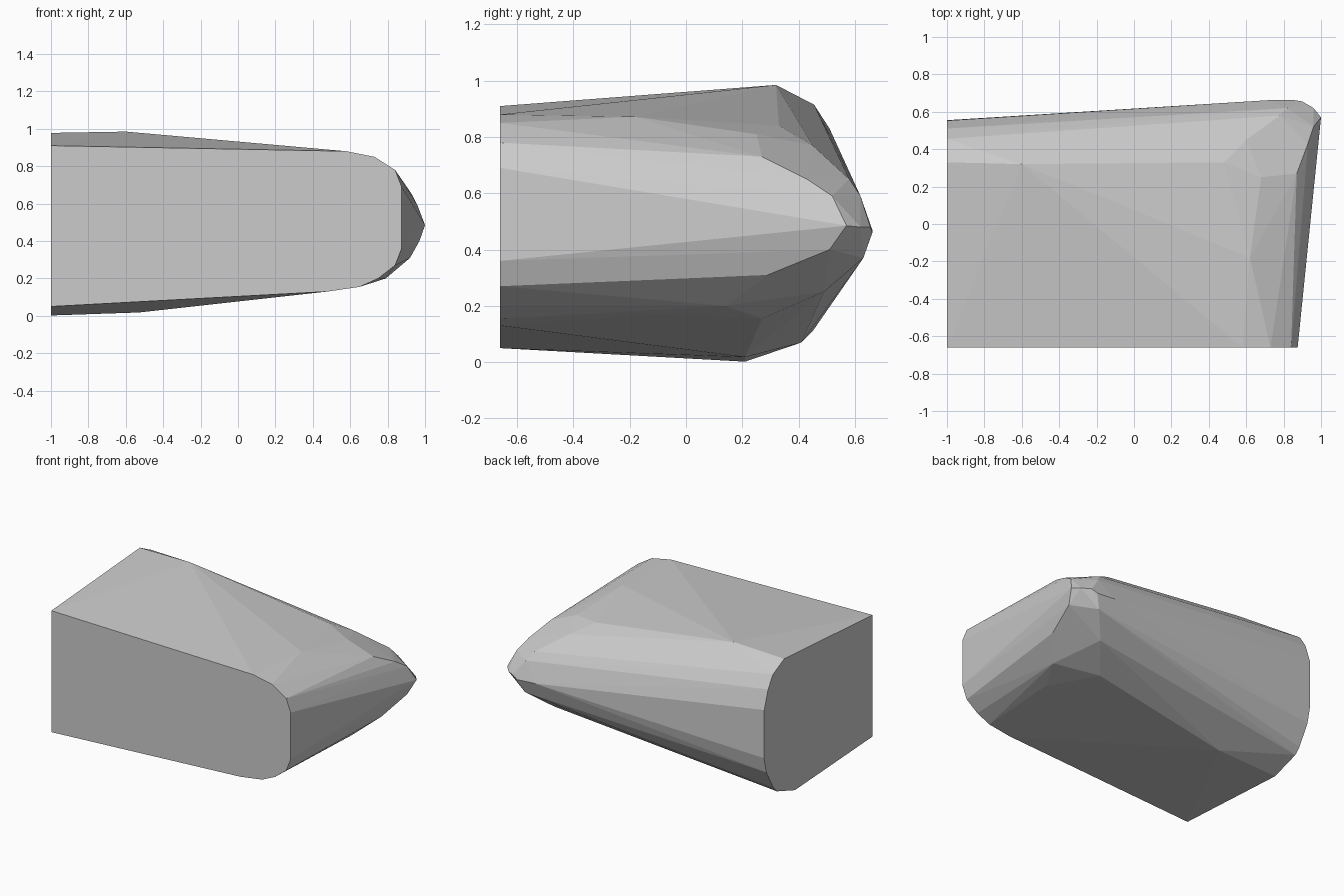
import bpy
import bmesh

if "Cube" in bpy.data.objects:
    bpy.data.objects.remove(bpy.data.objects["Cube"])

# Front cut outline (x, z)
front_profile = [(-1, .05), (-1, .91), (.58, .88), (.73, .85), (.84, .78), (.875, .69),
                 (.875, .36), (.84, .27), (.75, .20), (.65, .155), (.48, .13)]
# Left cut outline (y, z)
side_profile = [(.33, .978), (.455, .915), (.51, .83), (.553, .70), (.555, .36),
                (.53, .25), (.45, .11), (.41, .07), (.21, .002)]
# Chipped top, bottom and rounded far corner
top_facets = [(-.6, .32, .985), (.62, -.18, .872), (.48, .33, .84), (.68, .25, .81),
              (.60, .45, .77), (.87, .27, .73), (.78, .58, .65)]
bottom_facets = [(-.53, .21, .018), (.51, .27, .155), (.675, -.075, .17),
                 (.79, .14, .20), (.69, .49, .25), (.92, .29, .31)]
nose = [(.93, .43, .65), (.96, .52, .59), (1, .57, .485), (.97, .51, .40),
        (.96, .62, .48), (.90, .655, .48), (.86, .662, .46), (.72, .662, .47),
        (.82, .62, .59), (.82, .63, .37)]

# Wrap the points in a convex stone block
bm = bmesh.new()
points = [(x, -.66, z) for x, z in front_profile]
points += [(-1, y, z) for y, z in side_profile]
for co in points + top_facets + bottom_facets + nose:
    bm.verts.new(co)
hull = bmesh.ops.convex_hull(bm, input=bm.verts[:])
loose = {v for v in hull["geom_interior"] + hull["geom_unused"]
         if isinstance(v, bmesh.types.BMVert) and not v.link_faces}
bmesh.ops.delete(bm, geom=list(loose), context='VERTS')
bmesh.ops.dissolve_limit(bm, angle_limit=.01, verts=bm.verts[:], edges=bm.edges[:])
bmesh.ops.recalc_face_normals(bm, faces=bm.faces[:])

mesh = bpy.data.meshes.new("stone_block")
bm.to_mesh(mesh)
bm.free()
block = bpy.data.objects.new("stone_block", mesh)
bpy.context.collection.objects.link(block)

# Plain grey stone
grey = bpy.data.materials.new("grey stone")
grey.diffuse_color = (.6, .6, .6, 1)
grey.use_nodes = True
grey.node_tree.nodes["Principled BSDF"].inputs["Base Color"].default_value = grey.diffuse_color
mesh.materials.append(grey)
